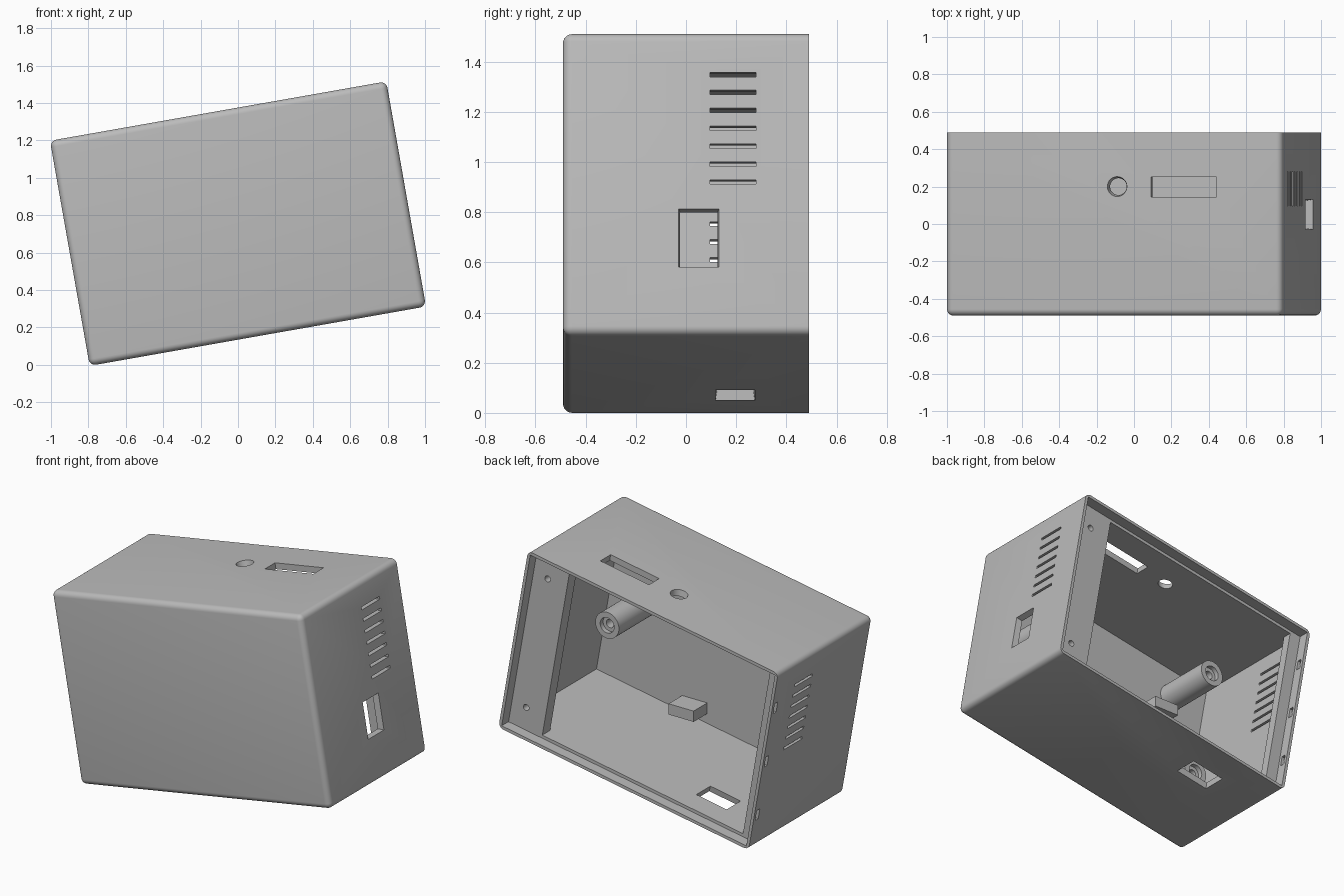
import bpy, bmesh, math
from mathutils import Matrix, Vector

if "Cube" in bpy.data.objects:
    bpy.data.objects.remove(bpy.data.objects["Cube"])

W, H, D = 1.826, 1.222, 0.98      # case width, height, depth
WALL, RIM, LEDGE = 0.04, 0.02, 0.42
TILT = Matrix.Translation((0, 0, 0.755)) @ Matrix.Rotation(math.radians(-10), 4, 'Y')

grey = bpy.data.materials.new("light_grey_plastic")
grey.use_nodes = True
grey.diffuse_color = (0.5, 0.5, 0.5, 1)
grey.node_tree.nodes["Principled BSDF"].inputs["Base Color"].default_value = (0.5, 0.5, 0.5, 1)


def make(name, bm):
    bmesh.ops.recalc_face_normals(bm, faces=bm.faces)
    mesh = bpy.data.meshes.new(name)
    bm.to_mesh(mesh)
    bm.free()
    mesh.materials.append(grey)
    obj = bpy.data.objects.new(name, mesh)
    bpy.context.collection.objects.link(obj)
    return obj


def box_bm(lo, hi):
    bm = bmesh.new()
    lo, hi = Vector(lo), Vector(hi)
    size = Matrix.Diagonal((*(hi - lo), 1))
    bmesh.ops.create_cube(bm, size=1, matrix=Matrix.Translation((lo + hi) / 2) @ size)
    return bm


def box(name, lo, hi):
    return make(name, box_bm(lo, hi))


def rod(name, center, r1, r2, length, axis='Y', sides=40):
    # r2 is the radius at the far end along the axis
    bm = bmesh.new()
    turn = Matrix.Rotation(math.radians(-90), 4, 'X') if axis == 'Y' else Matrix()
    bmesh.ops.create_cone(bm, cap_ends=True, segments=sides, radius1=r1, radius2=r2,
                          depth=length, matrix=Matrix.Translation(center) @ turn)
    return make(name, bm)


def flared(name, lo, hi, axis, sign, grow=0.01):
    # window cutter that widens toward the outside of the wall
    bm = box_bm(lo, hi)
    mid = (Vector(lo) + Vector(hi)) / 2
    for v in bm.verts:
        if (v.co[axis] - mid[axis]) * sign > 0:
            for k in range(3):
                if k != axis:
                    v.co[k] += math.copysign(grow, v.co[k] - mid[k])
    return make(name, bm)


def carve(obj, cutters):
    for cutter in cutters:
        mod = obj.modifiers.new("cut", 'BOOLEAN')
        mod.operation, mod.solver, mod.object = 'DIFFERENCE', 'EXACT', cutter
    bpy.context.view_layer.update()
    graph = bpy.context.evaluated_depsgraph_get()
    mesh = bpy.data.meshes.new_from_object(obj.evaluated_get(graph))
    obj.modifiers.clear()
    obj.data = mesh
    for cutter in cutters:
        bpy.data.objects.remove(cutter)
    return obj


x, y, z = W / 2, D / 2, H / 2
parts = []

# Outer shell, rounded everywhere except at the open back
bm = box_bm((-x, -y, -z), (x, y, z))
edges = [e for e in bm.edges if min(v.co.y for v in e.verts) < 0]
bmesh.ops.bevel(bm, geom=edges, offset=0.035, segments=6, profile=0.5, affect='EDGES')
shell = make("case_shell", bm)

# Cavity and lid recess
cuts = [box("cavity", (-x + WALL, -y + WALL, -z + WALL), (x - WALL, 1, z - WALL)),
        box("lid_recess", (-x + RIM, LEDGE, -z + RIM), (x - RIM, 1.1, z - RIM))]

# Ventilation slots through both sides
for i in range(7):
    h = 0.007 + i * 0.0725
    for s in (-1, 1):
        cuts.append(box("vent", (s * x - 0.06, 0.095, h - 0.009), (s * x + 0.06, 0.28, h + 0.009)))

# Side port, bottom port, top slot and top button hole
cuts.append(flared("side_port", (x - 0.06, -0.02, -0.327), (x + 0.005, 0.122, -0.112), 0, 1))
cuts.append(flared("bottom_port", (-0.585, 0.127, -z - 0.005), (-0.37, 0.265, -z + 0.06), 2, -1))
cuts.append(box("top_slot", (0.2, 0.145, z - 0.06), (0.555, 0.25, z + 0.06)))
cuts.append(rod("button_hole", (0.016, 0.2, z - 0.02), 0.043, 0.055, 0.06, 'Z'))

# Small latch holes along the back of the closed side
for h in (0.36, -0.01, -0.38):
    cuts.append(box("latch_hole", (-x - 0.05, 0.44, h - 0.035), (-x + 0.05, 0.47, h + 0.035)))
parts.append(carve(shell, cuts))

# Screw flange and narrow opposite flange behind the lid
flange = box("screw_flange", (0.65, LEDGE - 0.08, -z + 0.03), (x - 0.03, LEDGE, z - 0.03))
holes = [rod("screw_hole", (0.79, LEDGE, s * 0.445), 0.02, 0.02, 0.3, sides=24) for s in (-1, 1)]
parts.append(carve(flange, holes))
parts.append(box("latch_flange", (-x + 0.03, LEDGE - 0.06, -z + 0.03), (-0.815, LEDGE, z - 0.03)))

# Three mounting posts with stepped screw holes
front, tip = -y + 0.03, -0.06
for i, (px, pz) in enumerate(((-0.62, 0.38), (-0.62, -0.38), (0.62, 0.008))):
    post = rod("mounting_post_%d" % (i + 1), (px, (front + tip) / 2, pz), 0.085, 0.085, tip - front)
    parts.append(carve(post, [rod("counterbore", (px, tip, pz), 0.05, 0.05, 0.06),
                              rod("pilot", (px, tip, pz), 0.027, 0.027, 0.3)]))

# Two support blocks on the inner front wall, level with the ground
for name, px, pz in (("lower_support", 0.17, -0.49), ("upper_support", -0.5, 0.18)):
    block = box(name, (-0.09, front, -0.035), (0.09, -0.31, 0.035))
    block.data.transform(Matrix.Translation((px, 0, pz)) @ Matrix.Rotation(math.radians(10), 4, 'Y'))
    parts.append(block)

# Lean the whole case and smooth the rounded areas
for obj in parts:
    obj.data.transform(TILT)
    bpy.ops.object.select_all(action='DESELECT')
    obj.select_set(True)
    bpy.context.view_layer.objects.active = obj
    bpy.ops.object.shade_smooth_by_angle(angle=math.radians(30))
